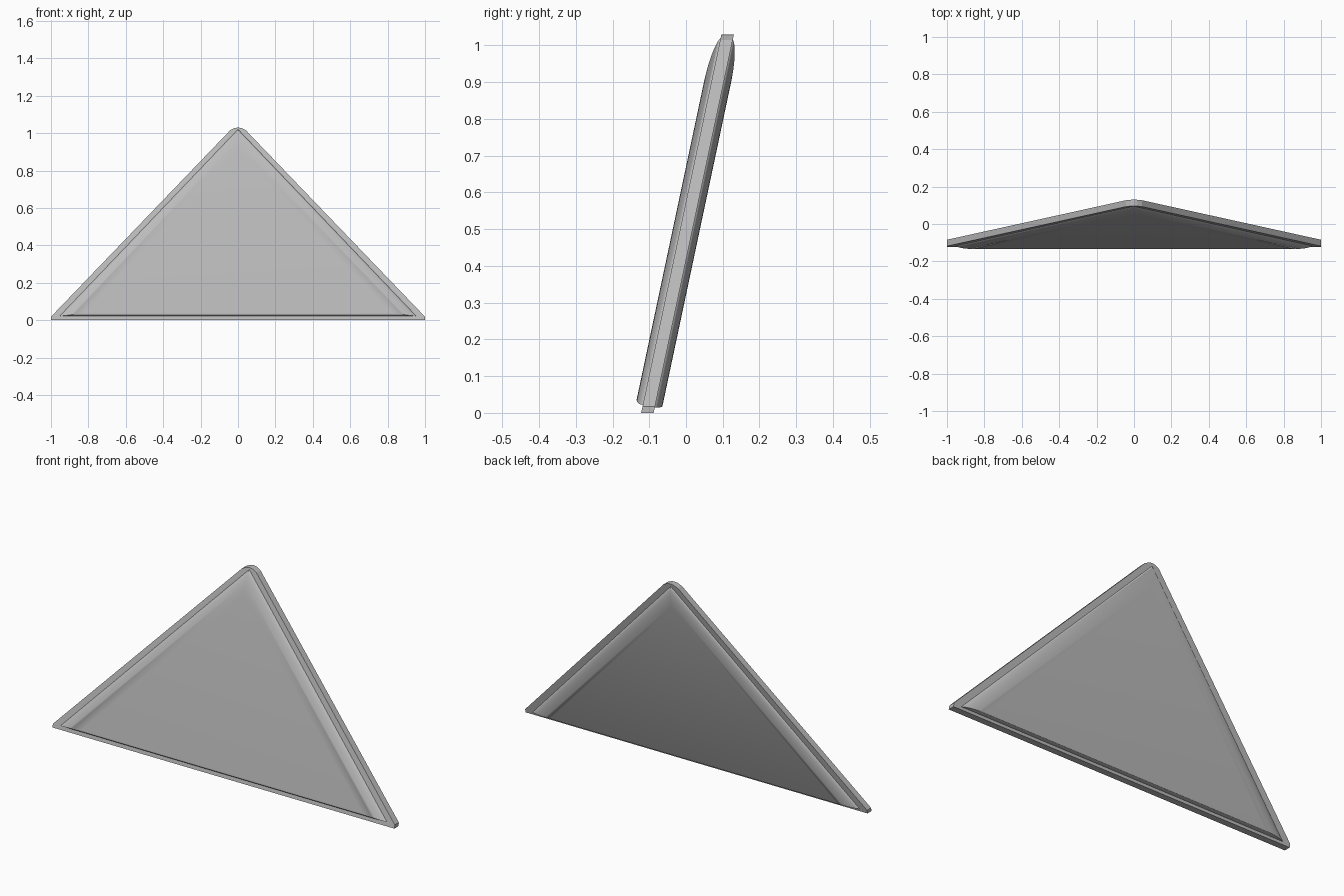
import bpy, bmesh, math

cube = bpy.data.objects.get("Cube")
if cube:
    bpy.data.objects.remove(cube)

LEAN = 0.212      # backward shift per unit of height
MID = -0.105      # depth of the panel's middle at the floor
HALF = 0.017      # half thickness of the rim
SIDE = 0.955      # run of the sloping sides per unit of height

grey = bpy.data.materials.new("warm_grey")
grey.use_nodes = True
colour = (0.5, 0.5, 0.5, 1)
grey.diffuse_color = colour
grey.node_tree.nodes["Principled BSDF"].inputs["Base Color"].default_value = colour


def point(bm, x, depth, z):
    return bm.verts.new((x, MID + depth + LEAN * z, z))


def loft(name, rings):
    """Skin a stack of (depth, outline) rings and cap both ends."""
    bm = bmesh.new()
    loops = [[point(bm, x, depth, z) for x, z in outline] for depth, outline in rings]
    for a, b in zip(loops, loops[1:]):
        for i in range(len(a)):
            j = (i + 1) % len(a)
            bm.faces.new((a[i], a[j], b[j], b[i]))
    bm.faces.new(loops[0])
    bm.faces.new(loops[-1])
    bmesh.ops.recalc_face_normals(bm, faces=bm.faces)
    mesh = bpy.data.meshes.new(name)
    bm.to_mesh(mesh)
    bm.free()
    mesh.materials.append(grey)
    obj = bpy.data.objects.new(name, mesh)
    bpy.context.collection.objects.link(obj)
    return obj


def triangle(base, apex):
    half = (apex - base) * SIDE
    return [(-half, base), (half, base), (0, apex)]


# Thin flat rim with clipped corners
right_edge = [(1, 0), (1, 0.018), (0.042, 1.015), (0.02, 1.026)]
outline = right_edge + [(0, 1.03)] + [(-x, z) for x, z in reversed(right_edge)]
loft("rim", [(-HALF, outline), (HALF, outline)])

# Padded faces: soft slope along the sides, tight roll along the base
STEPS = 10


def cushion(name, direction, base, apex, roll):
    rings = [(0, triangle(base, apex))]
    for i in range(STEPS + 1):
        t = i / STEPS
        rise = 0.02 * math.sin(t * math.pi / 2)
        inset = 0.12 * t ** 1.5
        lift = roll * (1 - math.cos(t * math.pi / 2))
        rings.append((direction * (HALF + rise), triangle(base + lift, apex - inset)))
    obj = loft(name, rings)
    bpy.ops.object.select_all(action='DESELECT')
    obj.select_set(True)
    bpy.context.view_layer.objects.active = obj
    bpy.ops.object.shade_smooth_by_angle(angle=math.radians(40))


cushion("front_cushion", -1, 0.022, 1.02, 0.016)
cushion("back_cushion", 1, 0.014, 1.015, 0.004)
